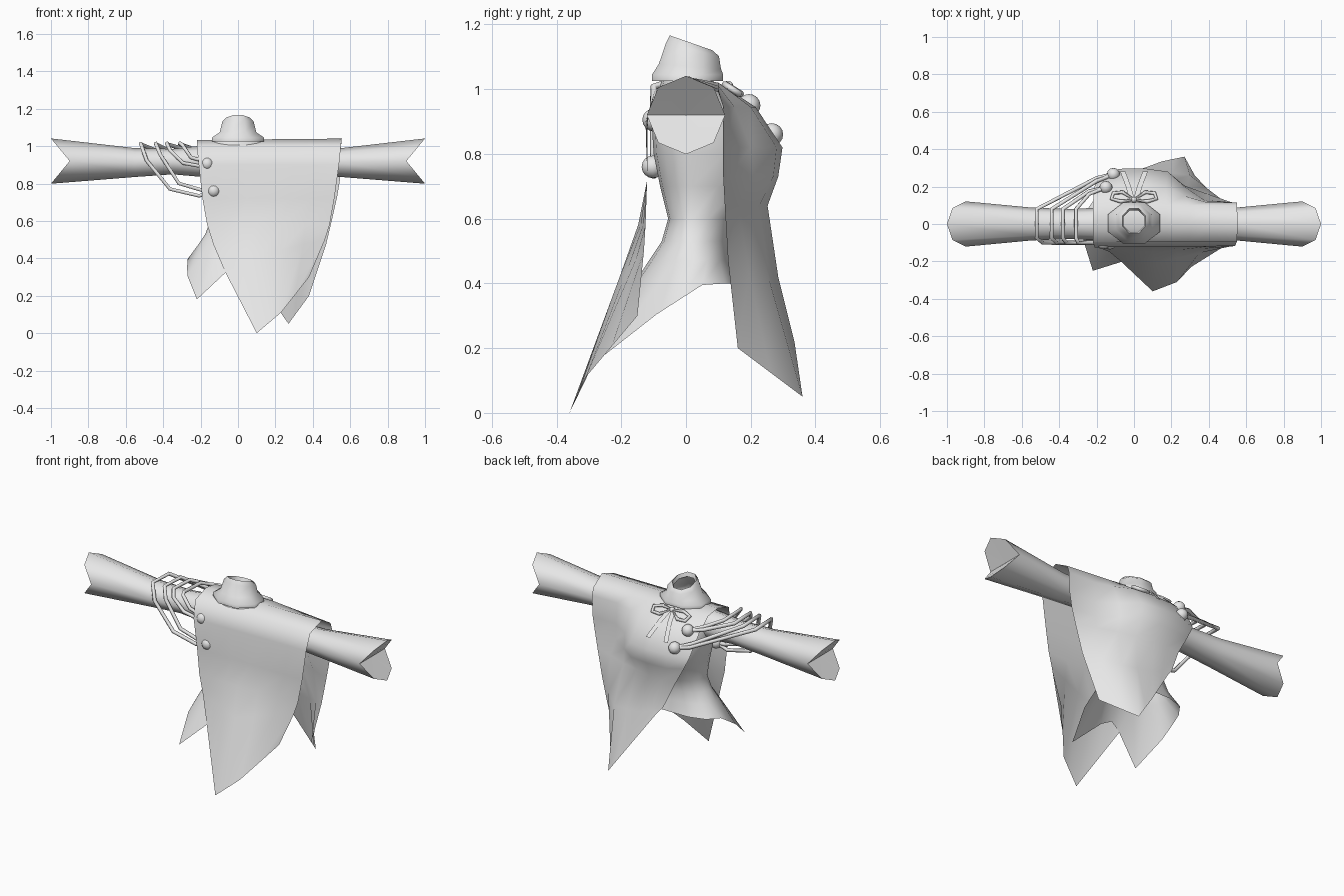
import bpy, bmesh, math
from math import sin, cos, pi
from mathutils import Vector

if "Cube" in bpy.data.objects:
    bpy.data.objects.remove(bpy.data.objects["Cube"])

cloth = bpy.data.materials.new("plain_grey_cloth")
cloth.diffuse_color = (0.8, 0.8, 0.8, 1)
cloth.use_nodes = True
cloth.node_tree.nodes["Principled BSDF"].inputs["Base Color"].default_value = cloth.diffuse_color


def finish(ob, angle=50):
    ob.data.materials.clear()
    ob.data.materials.append(cloth)
    bpy.ops.object.select_all(action='DESELECT')
    ob.select_set(True)
    bpy.context.view_layer.objects.active = ob
    if ob.type == 'CURVE':
        bpy.ops.object.convert(target='MESH')
    bpy.ops.object.shade_smooth_by_angle(angle=math.radians(angle))


def loft(name, rows, closed, angle=50):
    """Skin a list of equal-length point rows."""
    bm = bmesh.new()
    vs = [[bm.verts.new(p) for p in row] for row in rows]
    n = len(rows[0])
    for a, b in zip(vs, vs[1:]):
        for i in range(n if closed else n - 1):
            j = (i + 1) % n
            bm.faces.new((a[i], a[j], b[j], b[i]))
    me = bpy.data.meshes.new(name)
    bm.to_mesh(me)
    bm.free()
    ob = bpy.data.objects.new(name, me)
    bpy.context.collection.objects.link(ob)
    finish(ob, angle)


def spread(keys, n):
    """Resample a few key points to n evenly indexed points."""
    out = []
    for i in range(n):
        t = i * (len(keys) - 1) / (n - 1)
        k = min(int(t), len(keys) - 2)
        out.append(Vector(keys[k]).lerp(Vector(keys[k + 1]), t - k))
    return out


def tube(name, pts, r, cyclic=False):
    cu = bpy.data.curves.new(name, 'CURVE')
    cu.dimensions = '3D'
    cu.bevel_depth = r
    cu.bevel_resolution = 1
    cu.use_fill_caps = True
    sp = cu.splines.new('POLY')
    sp.points.add(len(pts) - 1)
    for p, co in zip(sp.points, pts):
        p.co = (*co, 1)
    sp.use_cyclic_u = cyclic
    ob = bpy.data.objects.new(name, cu)
    bpy.context.collection.objects.link(ob)
    finish(ob, 70)


def ball(name, r, loc):
    bpy.ops.mesh.primitive_uv_sphere_add(segments=12, ring_count=8, radius=r, location=loc)
    bpy.context.object.name = name
    finish(bpy.context.object)


# Tunic: fitted torso with a flared hem and two tails
def torso_ring(z, hx, y0, y1):
    ring = []
    for i in range(16):
        a = i * pi / 8
        c = cos(a)
        ring.append((hx * sin(a), 0.02 + c * ((y1 - 0.02) if c > 0 else (0.02 - y0)), z))
    return ring


torso = [torso_ring(*r) for r in (
    (1.03, .14, -.075, .08), (.97, .18, -.09, .14), (.88, .19, -.105, .23), (.80, .18, -.10, .275),
    (.70, .16, -.08, .225), (.60, .148, -.055, .15), (.53, .175, -.075, .135), (.47, .215, -.115, .14))]
hem = [Vector(p) for p in ((0, .15, .4), (.12, .15, .4), (.22, .12, .4), (.27, .05, .395),
                           (.272, -.02, .35), (.27, -.09, .305), (.22, -.25, .18),
                           (.06, -.2, .33), (0, -.185, .36))]
hem += [Vector((-p.x, p.y, p.z)) for p in hem[7:0:-1]]
loft("tunic", torso + [hem], True, 70)

# Sleeves: cuffs notched front and back, with a sunken end panel
for side, label in ((1, "right"), (-1, "left")):
    rows = []
    for x, cz, ry, rz, notch in ((.9, .92, .002, .002, 0), (1.0, .92, .121, .121, .1),
                                 (.55, .912, .088, .077, 0),
                                 (.35, .917, .08, .068, 0), (.13, .92, .09, .09, 0)):
        rows.append([(side * (x - notch * (1 - abs(cos(i * pi / 4)))),
                      ry * sin(i * pi / 4), cz + rz * cos(i * pi / 4)) for i in range(8)])
    loft(label + "_sleeve", rows if side > 0 else rows[::-1], True, 75)

# Collar: eight-sided, with a tilted opening
collar = []
for rx, cy, ry, z, tilt in ((.056, .015, .058, 1.12, .35), (.062, .016, .066, 1.143, .35),
                            (.084, .02, .082, 1.122, .25), (.098, .012, .096, 1.07, .08),
                            (.14, .005, .11, 1.045, 0)):
    ring = []
    for i in range(8):
        a = i * pi / 4 + pi / 8
        c = cos(a) / cos(pi / 8)
        ring.append((rx * sin(a) / cos(pi / 8), cy + ry * c, z - tilt * ry * c))
    collar.append(ring)
collar.append([(x, y, z - .02) for x, y, z in collar[-1]])
loft("collar", collar, True, 60)

# Cape: pointed front panel, from the hem up to the shoulder line
front_panel = [
    [(-.07, -.2, .33), (.1, -.36, 0), (.23, -.31, .11), (.38, -.15, .3)],
    [(-.13, -.15, .47), (.12, -.205, .42), (.465, -.13, .5)],
    [(-.165, -.135, .58), (.1, -.148, .58), (.49, -.125, .58)],
    [(-.19, -.12, .72), (.515, -.12, .72)],
    [(-.21, -.125, .9), (.54, -.118, .9)],
    [(-.22, -.095, 1.0), (.55, -.095, 1.0)],
    [(-.22, .01, 1.033), (.555, .01, 1.04)],
]
# Cape: back panel, over the bust and down to the slanted hem
back_panel = [
    [(-.22, .1, 1.02), (.17, .1, 1.02), (.55, .1, .99)],
    [(-.215, .18, .945), (-.08, .21, .945), (.05, .215, .945), (.17, .2, .945),
     (.27, .15, .945), (.38, .118, .945), (.55, .115, .945)],
    [(-.2, .25, .82), (-.08, .295, .82), (.05, .298, .82), (.18, .28, .82),
     (.27, .2, .82), (.38, .125, .82), (.545, .115, .82)],
    [(-.16, .25, .74), (-.06, .28, .73), (.06, .285, .73), (.18, .27, .73),
     (.27, .205, .73), (.38, .13, .73), (.53, .115, .73)],
    [(-.1, .25, .63), (.07, .252, .64), (.28, .2, .64), (.51, .12, .64)],
    [(-.035, .27, .48), (.11, .285, .42), (.3, .26, .4), (.47, .13, .47)],
    [(0, .28, .44), (.15, .335, .22), (.27, .36, .05), (.38, .16, .2)],
]
loft("cape", [spread(keys, 7) for keys in front_panel + back_panel], False, 75)

# Round buttons on the chest and behind the shoulder
buttons = {"low_front": (-.13, -.102, .76), "high_front": (-.165, -.1, .905),
           "low_back": (-.11, .265, .86), "high_back": (-.15, .195, .95)}
for label, loc in buttons.items():
    ball(label + "_button", .035, loc)

# Cords: from a front button, sagging up over the sleeve, to a back button
for i, x in enumerate((-.52, -.44, -.38, -.31)):
    kind = "low" if i < 2 else "high"
    start, end = Vector(buttons[kind + "_front"]), Vector(buttons[kind + "_back"])
    lift = .03 * (i % 2)
    path = [start]
    for u, v in ((.2, -.1), (.6, .04), (.92, .63)):
        path.append((start.x + u * (x - start.x), -.1, start.z + v * (1.02 - start.z) + lift))
    path += [(x, -.075, 1.015), (x, .08, 1.01), end + Vector((-.09, -.02 - lift / 2, .02 + lift / 2)), end]
    tube("cord_%d" % (i + 1), path, .011)

# Ribbon bow: two loops, two flat tails and a knot
for s, label in ((1, "right"), (-1, "left")):
    tube(label + "_bow_loop", [(0, .13, 1.01), (s * .06, .17, .985), (s * .11, .165, .985),
                               (s * .12, .135, 1.005), (s * .07, .12, 1.015)], .01, True)
    edges = [[(s * (x + w), y, z) for w in (-.014, .014)]
             for x, y, z in ((.012, .135, 1.012), (.03, .2, .967), (.06, .28, .885))]
    loft(label + "_bow_tail", edges, False)
ball("bow_knot", .016, (0, .13, 1.01))
